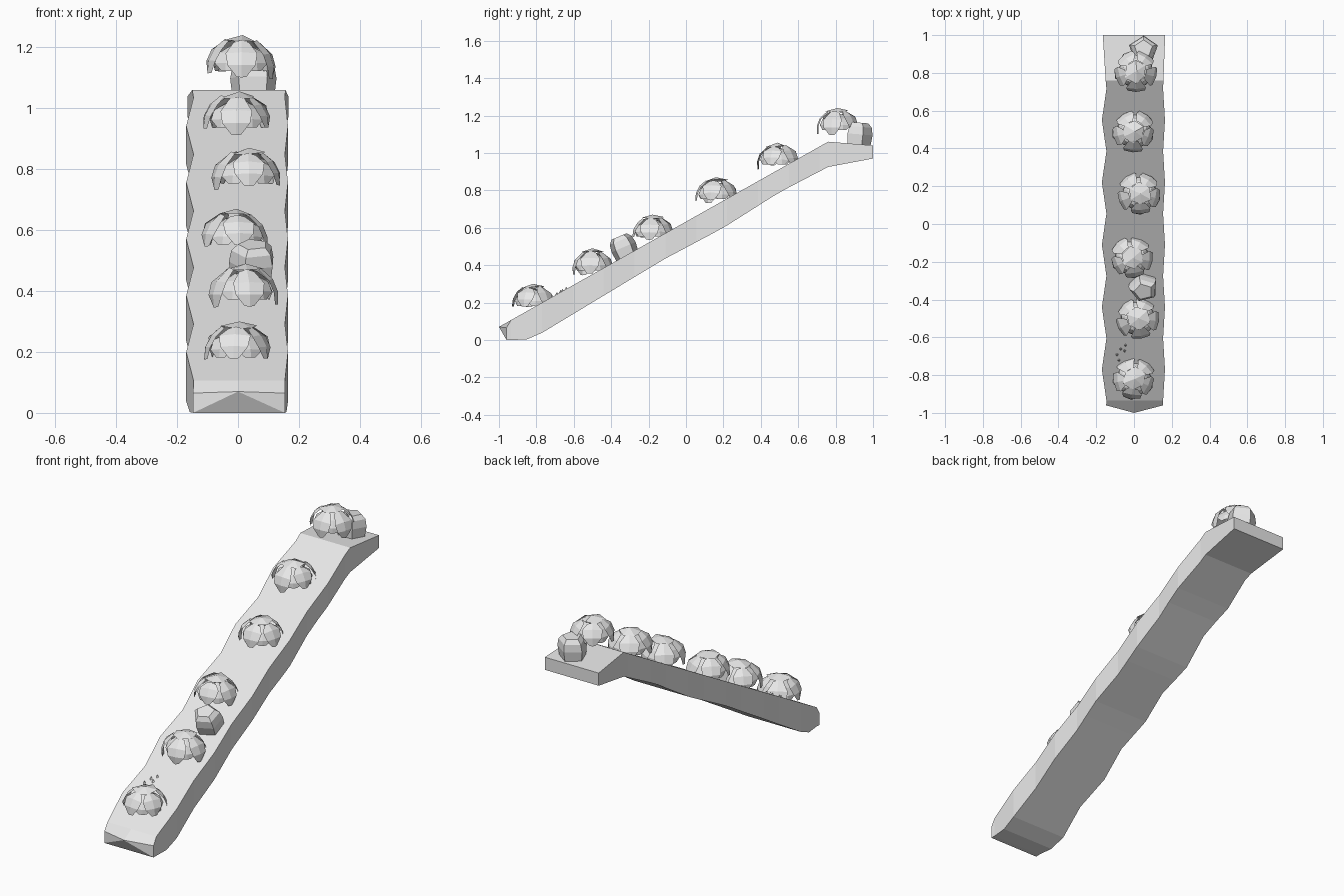
import bpy, bmesh, math, random
from mathutils import Vector, Matrix

random.seed(4)
if "Cube" in bpy.data.objects:
    bpy.data.objects.remove(bpy.data.objects["Cube"], do_unlink=True)

grey = bpy.data.materials.new("pale_grey")
grey.use_nodes = True
grey.diffuse_color = (0.8, 0.8, 0.8, 1)
grey.node_tree.nodes["Principled BSDF"].inputs["Base Color"].default_value = (0.8, 0.8, 0.8, 1)


def finish(bm, name, recalc=True):
    if recalc:
        bmesh.ops.recalc_face_normals(bm, faces=bm.faces)
    mesh = bpy.data.meshes.new(name)
    bm.to_mesh(mesh)
    bm.free()
    mesh.materials.append(grey)
    obj = bpy.data.objects.new(name, mesh)
    bpy.context.collection.objects.link(obj)
    return obj


def lerp_profile(points, y):
    for (y0, z0), (y1, z1) in zip(points, points[1:]):
        if y <= y1:
            return z0 + (z1 - z0) * (y - y0) / (y1 - y0)
    return points[-1][1]


TOP = [(-1, 0.07), (0.76, 1.06), (1, 1.04)]
BOTTOM = [(-0.96, 0), (-0.86, 0), (-0.8, 0.02), (-0.12, 0.43), (0.2, 0.6),
          (0.5, 0.79), (0.76, 0.925), (1, 0.97)]


# Sloping path with wavy sides, a pointed toe and a level landing
def build_ramp():
    bm = bmesh.new()
    stations = [-0.96] + [-0.935 + 0.0825 * i for i in range(21)] + [0.76, 1]
    rings = []
    for y in stations:
        wave = math.cos(math.tau * (y - 0.22) / 0.33)
        left, right = -0.158 - 0.012 * wave, 0.159 + 0.005 * wave
        if y > 0.9:
            left, right = -0.165, 0.165
        zt, zb = lerp_profile(TOP, y), lerp_profile(BOTTOM, y)
        toe = y == stations[0]
        zs = 0.065 if toe else zt
        ring = [(left, y, zs), (0, -1 if toe else y, 0.07 if toe else zt),
                (right, y, zs), (right, y, zb), (left, y, zb)]
        rings.append([bm.verts.new(p) for p in ring])
    for a, b in zip(rings, rings[1:]):
        for i in range(5):
            j = (i + 1) % 5
            bm.faces.new((a[i], a[j], b[j], b[i]))
    tl, tc, tr, br, bl = rings[0]
    for tri in ((tl, tc, bl), (tc, tr, br), (tc, br, bl)):
        bm.faces.new(tri)
    bm.faces.new(rings[-1])
    finish(bm, "ramp")


# One folded leaf wrapped over a dome: rows of (angle from top, half width)
def add_leaf(bm, centre, radius, turn, rows):
    spin = Matrix.Rotation(turn, 3, 'Z')
    grid = []
    for angle, half in rows:
        row = []
        for side in (-1, 0, 1):
            r = radius * (1 if side == 0 else 0.93)
            p = Vector((r * math.sin(angle), side * half, r * math.cos(angle)))
            row.append(bm.verts.new(centre + spin @ p))
        grid.append(row)
    for a, b in zip(grid, grid[1:]):
        for i in range(2):
            bm.faces.new((a[i], b[i], b[i + 1], a[i + 1]))


# Leafy clump: inner leaves, outer drooping leaves and a faceted cap
def build_clump(name, x, y, top):
    bm = bmesh.new()
    centre = Vector((x, y, top - 0.115))
    start = random.uniform(-0.25, 0.25) - math.pi / 2
    for i in range(5):
        turn = start + i * math.tau / 5
        droop = random.uniform(-0.12, 0.12)
        add_leaf(bm, centre, random.uniform(0.108, 0.118), turn,
                 [(0.5, 0.025), (0.95 + droop, 0.052),
                  (1.35 + droop, 0.046), (1.72 + droop, 0.016)])
        add_leaf(bm, centre, 0.09, turn + math.pi / 5,
                 [(0.3, 0.02), (0.85, 0.05), (1.3, 0.048), (1.6, 0.02)])
    apex = bm.verts.new(centre + Vector((0.005, 0, 0.115)))
    rim = []
    for i in range(6):
        a = start + i * math.tau / 6
        r = random.uniform(0.055, 0.07)
        rim.append(bm.verts.new(centre + Vector(
            (r * math.cos(a), r * math.sin(a), random.uniform(0.09, 0.104)))))
    for i in range(6):
        bm.faces.new((apex, rim[i], rim[(i + 1) % 6]))
    finish(bm, name, recalc=False)


# Five-sided boulder with a chamfered crown
def build_boulder(name, location, tilt, turn):
    bm = bmesh.new()
    rings = []
    for z, r in ((-0.03, 0.07), (0.05, 0.08), (0.09, 0.072), (0.112, 0.05)):
        rings.append([bm.verts.new((r * math.cos(i * math.tau / 5 + turn),
                                    r * 0.92 * math.sin(i * math.tau / 5 + turn), z))
                      for i in range(5)])
    for a, b in zip(rings, rings[1:]):
        for i in range(5):
            j = (i + 1) % 5
            bm.faces.new((a[i], a[j], b[j], b[i]))
    bm.faces.new(rings[0])
    bm.faces.new(rings[-1])
    bm.transform(Matrix.Translation(location) @ Matrix.Rotation(tilt, 4, 'X'))
    finish(bm, name)


# Tiny sprouts lying on the path
def build_sprouts():
    bm = bmesh.new()
    for x, y in ((-0.09, -0.69), (-0.07, -0.66), (-0.045, -0.64), (-0.05, -0.67), (-0.08, -0.72)):
        place = Matrix.Translation((x, y, lerp_profile(TOP, y) + 0.004))
        bmesh.ops.create_cone(bm, cap_ends=True, segments=4, radius1=0.01, radius2=0,
                              depth=0.016, matrix=place)
    finish(bm, "sprouts")


build_ramp()
clumps = [(0, -0.82, 0.30), (0.02, -0.5, 0.49), (-0.01, -0.18, 0.67),
          (0.03, 0.16, 0.87), (0, 0.49, 1.055), (0.01, 0.81, 1.24)]
for n, spot in enumerate(clumps, 1):
    build_clump(f"leaf_clump_{n}", *spot)
build_boulder("lower_boulder", (0.05, -0.315, 0.45), 0.4, 0.6)
build_boulder("upper_boulder", (0.05, 0.92, 1.05), -0.08, 0.3)
build_sprouts()
